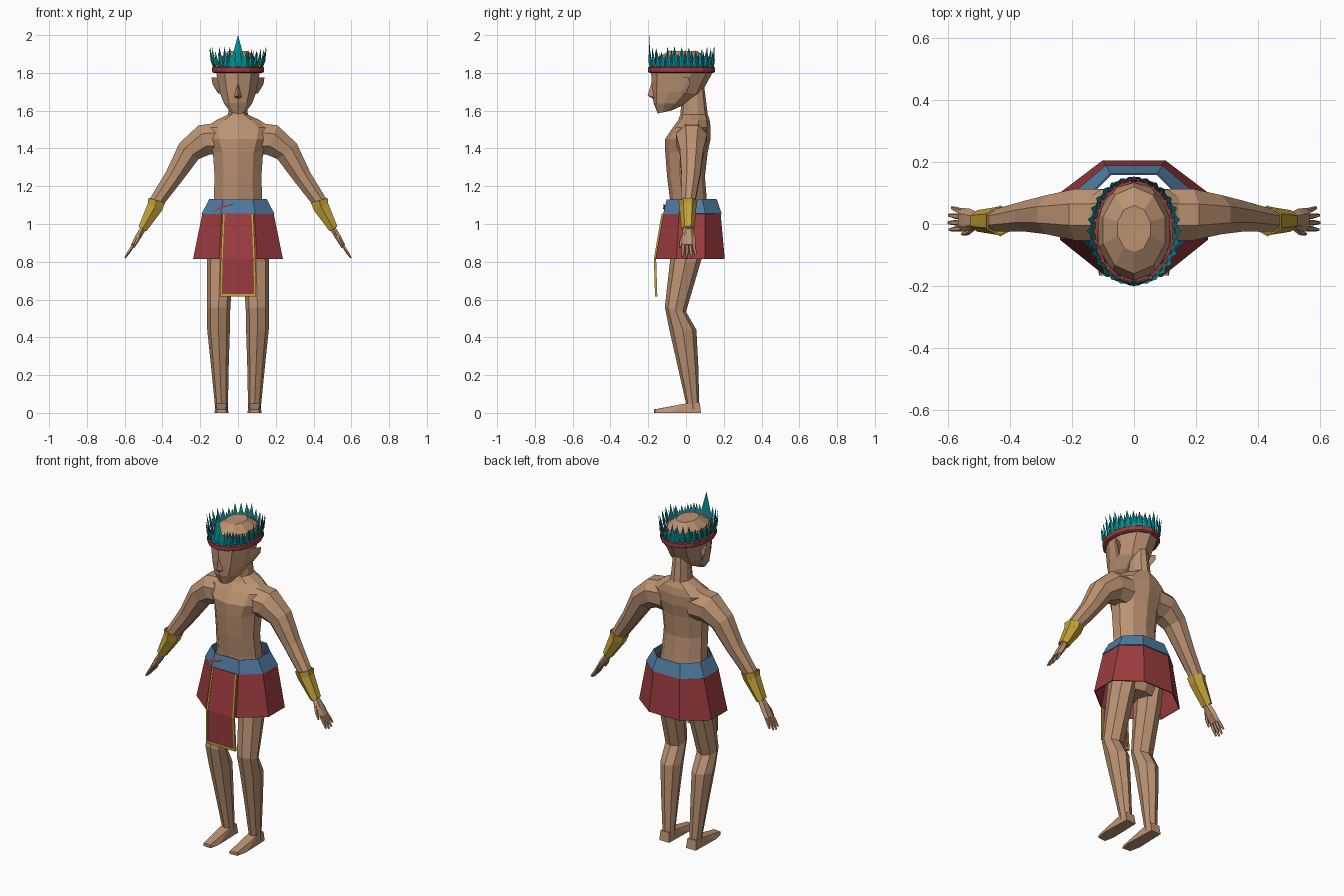
import bpy, bmesh, math, random
from mathutils import Vector

if "Cube" in bpy.data.objects:
    bpy.data.objects.remove(bpy.data.objects["Cube"])

random.seed(4)

def material(name, col):
    m = bpy.data.materials.new(name)
    m.diffuse_color = (*col, 1)
    m.use_nodes = True
    m.node_tree.nodes["Principled BSDF"].inputs["Base Color"].default_value = m.diffuse_color
    return m

SKIN = material("skin", (0.50, 0.29, 0.17))
RED = material("red_cloth", (0.33, 0.045, 0.05))
BLUE = material("blue_cloth", (0.08, 0.20, 0.36))
GOLD = material("gold", (0.55, 0.37, 0.04))
TEAL = material("teal", (0.0, 0.30, 0.30))
SLATE = material("slate", (0.05, 0.17, 0.24))

def finish(name, bm, mat, thick=0):
    bmesh.ops.recalc_face_normals(bm, faces=bm.faces[:])
    me = bpy.data.meshes.new(name)
    bm.to_mesh(me)
    bm.free()
    me.materials.append(mat)
    ob = bpy.data.objects.new(name, me)
    bpy.context.collection.objects.link(ob)
    if thick:
        mod = ob.modifiers.new("thickness", "SOLIDIFY")
        mod.thickness = thick
        mod.offset = 0
    return ob

def loft(name, rings, mat, caps=True, thick=0):
    bm = bmesh.new()
    vs = [[bm.verts.new(p) for p in r] for r in rings]
    n = len(vs[0])
    for a, b in zip(vs, vs[1:]):
        for i in range(n):
            j = (i + 1) % n
            bm.faces.new((a[i], a[j], b[j], b[i]))
    if caps:
        bm.faces.new(vs[0][::-1])
        bm.faces.new(vs[-1])
    return finish(name, bm, mat, thick)

def add_hull(bm, pts):
    vs = [bm.verts.new(p) for p in pts]
    bmesh.ops.convex_hull(bm, input=vs)

def hull(name, pts, mat):
    bm = bmesh.new()
    add_hull(bm, pts)
    return finish(name, bm, mat)

def ring(fy, fz, by, bz, w, xc=0, n=10):
    """Oval spanning a front point and a back point, half width w."""
    out = []
    for i in range(n):
        t = 2 * math.pi * i / n
        k = (1 - math.cos(t)) / 2
        out.append((xc + w * math.sin(t), fy + (by - fy) * k, fz + (bz - fz) * k))
    return out

def limb(name, path, mat, sx, n=8, caps=True, thick=0):
    """Tube through (x, y, z, normal radius, y radius) in the xz plane."""
    rings = []
    for i, (x, y, z, rn, ry) in enumerate(path):
        a, b = path[max(i - 1, 0)], path[min(i + 1, len(path) - 1)]
        d = Vector((b[0] - a[0], b[2] - a[2])).normalized()
        r = []
        for k in range(n):
            t = 2 * math.pi * (k + 0.5) / n
            c, s = rn * math.cos(t) * 1.05, ry * math.sin(t) * 1.05
            r.append((sx * (x - d.y * c), y + s, z + d.x * c))
        rings.append(r)
    return loft(name, rings, mat, caps, thick)

# torso and neck
loft("torso", [ring(f, z, b, z, w) for z, f, b, w in (
    (0.84, -.05, .09, .10), (0.95, -.08, .13, .155), (1.13, -.085, .11, .135),
    (1.25, -.10, .10, .13), (1.38, -.11, .115, .14), (1.45, -.11, .13, .17),
    (1.51, -.07, .13, .185), (1.55, -.04, .125, .12), (1.58, -.03, .115, .055),
    (1.70, -.02, .10, .045), (1.76, -.02, .09, .04))], SKIN)

# head and nose
loft("head", [ring(*r) for r in (
    (-.15, 1.585, -.08, 1.60, .04), (-.172, 1.64, .0, 1.635, .078),
    (-.18, 1.70, .08, 1.69, .10), (-.185, 1.81, .14, 1.80, .122),
    (-.16, 1.875, .12, 1.875, .105), (-.09, 1.915, .06, 1.915, .055))], SKIN)
hull("nose", [(0, -.182, 1.75), (0, -.203, 1.68), (.02, -.17, 1.672),
              (-.02, -.17, 1.672), (0, -.17, 1.66)], SKIN)

for sx, side in ((1, "left"), (-1, "right")):
    # ear
    hull(side + "_ear", [(sx * x, y, z) for x, y, z in (
        (.10, -.05, 1.775), (.09, -.045, 1.69), (.14, .015, 1.775), (.135, .02, 1.74),
        (.105, .0, 1.69), (.10, .01, 1.76))], SKIN)
    # arm
    limb(side + "_arm", [
        (.09, .03, 1.45, .09, .085), (.18, .03, 1.445, .085, .085),
        (.26, .03, 1.385, .068, .065), (.34, .025, 1.25, .05, .05),
        (.43, .012, 1.12, .04, .038), (.505, .01, .97, .018, .025)], SKIN, sx)
    # bracelet
    limb(side + "_bracelet", [(.43, .01, 1.125, .048, .045), (.44, .01, 1.09, .043, .04),
                              (.505, .01, .975, .024, .03)], GOLD, sx, 6, False, .006)
    # hand, fingers and thumb
    limb(side + "_palm", [(.50, .01, .98, .017, .024), (.53, .012, .93, .017, .036),
                          (.558, .014, .885, .012, .036)], SKIN, sx, 6)
    for i, (y0, y1, reach) in enumerate(((-.014, -.018, .9), (.005, .004, 1), (.023, .028, .95), (.040, .052, .75))):
        limb(f"{side}_finger_{i + 1}", [
            (.553, y0, .892, .008, .009), (.553 + .025 * reach, (y0 + y1) / 2, .892 - .04 * reach, .008, .009),
            (.553 + .045 * reach, y1, .892 - .072 * reach, .004, .005)], SKIN, sx, 5)
    limb(side + "_thumb", [(.515, -.008, .95, .010, .012), (.535, -.027, .91, .009, .009),
                           (.553, -.032, .875, .004, .005)], SKIN, sx, 5)
    # leg
    loft(side + "_leg", [ring(f, fz, b, bz, w, sx * xc, 8) for f, fz, b, bz, w, xc in (
        (-.08, .95, .12, .95, .07, .085), (-.085, .80, .078, .80, .07, .095),
        (-.112, .56, .0, .535, .062, .103), (-.088, .44, .055, .44, .06, .103),
        (-.045, .25, .065, .25, .047, .096), (.0, .05, .07, .05, .035, .088),
        (.005, .02, .07, .02, .035, .088))], SKIN)
    # foot
    hull(side + "_foot", [(sx * x, y, z) for x, y, z in (
        (.055, .08, 0), (.12, .08, 0), (.05, -.11, 0), (.125, -.10, 0), (.062, -.17, 0),
        (.112, -.165, 0), (.065, -.17, .018), (.11, -.165, .018), (.06, .0, .05),
        (.117, .0, .05), (.06, .072, .055), (.117, .072, .055))], SKIN)

# skirt and belt
def panel_ring(z, half):
    right = [(x, y, z) for x, y in half]
    back = (0, half[-1][1], z)
    return right + [back] + [(-x, y, zz) for x, y, zz in reversed(right)]

loft("skirt", [
    panel_ring(1.06, ((.085, -.115), (.185, -.035), (.185, .10), (.085, .18))),
    panel_ring(0.815, ((.10, -.158), (.235, -.05), (.235, .10), (.10, .202)))],
    RED, False, .006)
loft("belt", [
    panel_ring(1.13, ((.078, -.10), (.15, -.03), (.15, .085), (.075, .16))),
    panel_ring(1.053, ((.09, -.118), (.19, -.035), (.19, .102), (.09, .186)))],
    BLUE, False, .006)
hull("belt_knot", [(-.137, -.079, 1.066), (-.085, -.121, 1.08),
                   (-.016, -.119, 1.108), (-.08, -.112, 1.10)], RED)

# front cloth with gold border
def strip(name, rows, mat, thick):
    bm = bmesh.new()
    vs = [[bm.verts.new((x, y, z)) for x in (x0, x1)] for x0, x1, y, z in rows]
    for a, b in zip(vs, vs[1:]):
        bm.faces.new((a[0], a[1], b[1], b[0]))
    return finish(name, bm, mat, thick)

drop = ((.08, -.123, 1.055), (.09, -.164, .815), (.095, -.158, .617))
strip("front_cloth", [(-x, x, y, z) for x, y, z in drop], RED, .006)
for sx, side in ((1, "left"), (-1, "right")):
    strip(side + "_cloth_border", [(sx * (x - .009), sx * (x + .001), y, z) for x, y, z in drop], GOLD, .012)
strip("bottom_cloth_border", [(-.096, .096, -.158, .63), (-.096, .096, -.158, .615)], GOLD, .012)

# headband
def band(z, grow, n=14):
    return ring(-.192 - grow, z, .145 + grow, z, .132 + grow, n=n)

loft("headband", [band(1.80, 0), band(1.805, .008), band(1.828, .008), band(1.835, 0),
                  band(1.835, -.012), band(1.80, -.012), band(1.80, 0)], RED, False)

# feather crown
def feathers(name, count, shift, grow, low, high, half, mat):
    bm = bmesh.new()
    for i in range(count):
        t = 2 * math.pi * (i + shift) / count
        p = Vector(((.130 + grow) * math.sin(t), -.023 - (.168 + grow) * math.cos(t), 1.825))
        out = Vector((math.sin(t) / .13, -math.cos(t) / .168, 0)).normalized()
        side = Vector((-out.y, out.x, 0))
        h = random.uniform(low, high)
        up = Vector((0, 0, 1))
        lean = .018 * abs(math.sin(t)) + .004
        add_hull(bm, [p + side * half * .7, p - side * half * .7,
                      p + side * half + up * h * .4 + out * lean * .4,
                      p - side * half + up * h * .4 + out * lean * .4,
                      p + out * (.006 + lean * .4) + up * h * .35,
                      p + up * h + out * lean])
    return finish(name, bm, mat)

feathers("outer_feathers", 30, 0.5, .0, .085, .12, .014, TEAL)
feathers("inner_feathers", 30, 0.0, -.008, .06, .10, .012, SLATE)
hull("crest_feather", [(-.03, -.19, 1.825), (.03, -.19, 1.825), (-.038, -.188, 1.86),
                       (.038, -.188, 1.86), (0, -.199, 1.86), (0, -.192, 2.0)], TEAL)
